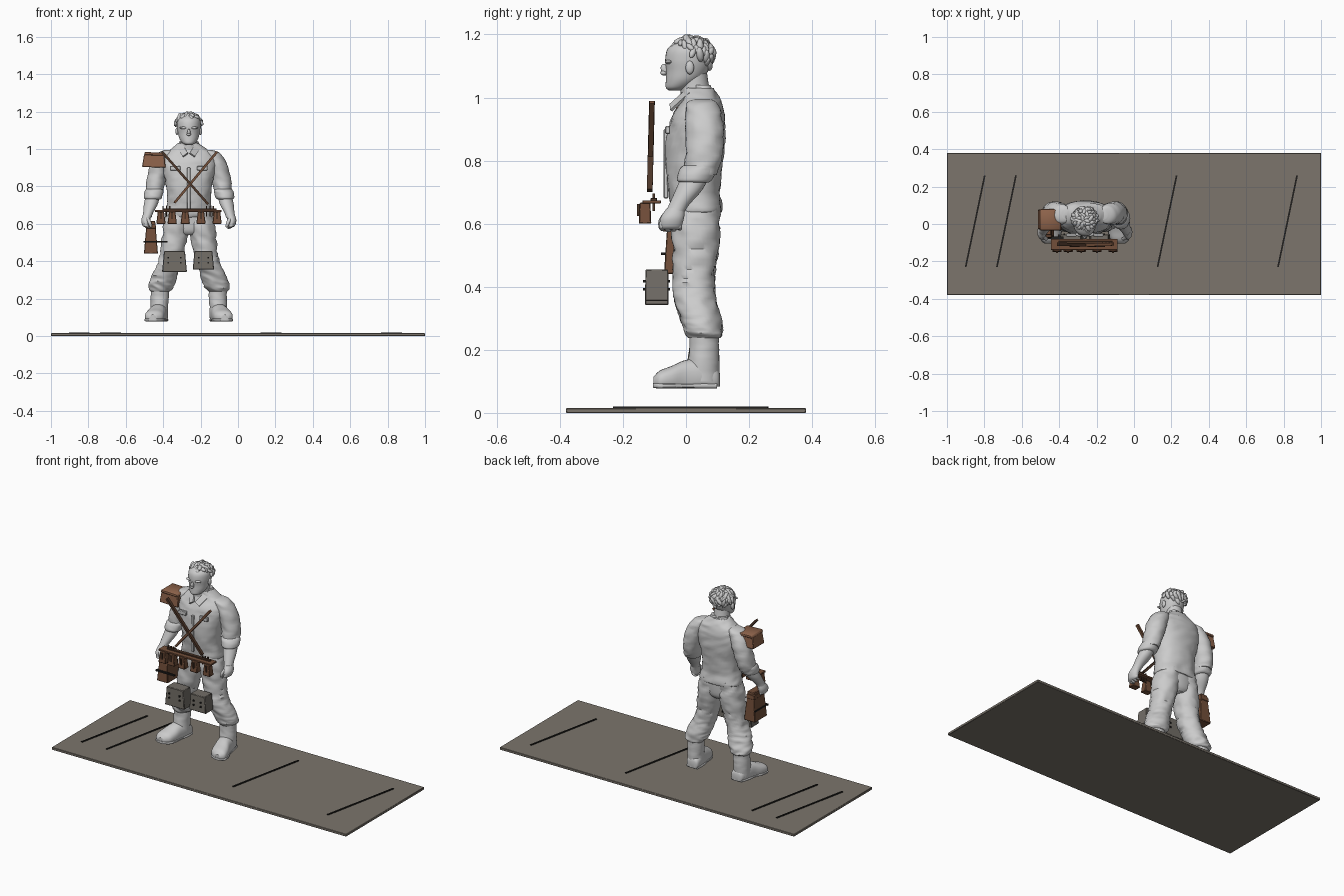
import bpy, bmesh, math, random
from mathutils import Vector, Matrix, noise

random.seed(4)
CX = -0.263  # figure centre line
TAU = math.tau


def material(name, rgb):
    m = bpy.data.materials.new(name)
    m.diffuse_color = (*rgb, 1)
    return m


GREY = material("pale_grey", (0.6, 0.6, 0.6))
STONE = material("stone_grey", (0.20, 0.178, 0.15))
PAD = material("pad_grey", (0.17, 0.155, 0.135))
TAN = material("tan_leather", (0.27, 0.125, 0.07))
BROWN = material("brown_leather", (0.17, 0.078, 0.042))
DARK = material("dark_strap", (0.075, 0.038, 0.022))
BLACK = material("black", (0.015, 0.014, 0.013))


def finish(name, bm, mat):
    bmesh.ops.recalc_face_normals(bm, faces=bm.faces)
    me = bpy.data.meshes.new(name)
    bm.to_mesh(me)
    bm.free()
    me.materials.append(mat)
    ob = bpy.data.objects.new(name, me)
    bpy.context.collection.objects.link(ob)
    return ob


def spline(a, b, c, d, t):
    return 0.5 * (2*b + (c-a)*t + (2*a-5*b+4*c-d)*t*t + (3*b-a-3*c+d)*t**3)


def loft(name, rings, axis="z", n=28, fold=0.0, steps=5, power=1.0, floor=None):
    """Smooth tube through rings of (x, y, z, radius_a, radius_b)."""
    r = [Vector(k) for k in rings]
    r = [r[0]] + r + [r[-1]]
    path = [spline(*r[i:i+4], k/steps) for i in range(len(r)-3) for k in range(steps)]
    path.append(r[-1])
    bm = bmesh.new()
    loops = []
    for x, y, z, a, b in path:
        loop = []
        for i in range(n):
            c, s = math.cos(TAU*i/n), math.sin(TAU*i/n)
            c = math.copysign(abs(c)**power, c) * a
            s = math.copysign(abs(s)**power, s) * b
            p = Vector((x+c, y+s, z)) if axis == "z" else Vector((x+c, y, z+s))
            if fold:  # cloth creases
                w = noise.noise(Vector((p.x*14, p.y*14, p.z*32 + p.x*10)))
                out = (p - Vector((x, y, z))).normalized()
                p += out * fold * (1 - 2.4*abs(w))
            if floor is not None:
                p.z = max(p.z, floor)
            loop.append(bm.verts.new(p))
        loops.append(loop)
    for l0, l1 in zip(loops, loops[1:]):
        for i in range(n):
            bm.faces.new((l0[i], l0[(i+1) % n], l1[(i+1) % n], l1[i]))
    bm.faces.new(loops[0])
    bm.faces.new(loops[-1])
    return finish(name, bm, GREY)


def box(name, x, y, z, mat, top=(1, 1), tilt=0, bevel=0.003):
    """Box from ranges, with a tapered top and a tilt about y."""
    c = Vector((sum(x)/2, sum(y)/2, sum(z)/2))
    size = Vector((x[1]-x[0], y[1]-y[0], z[1]-z[0]))
    bm = bmesh.new()
    bmesh.ops.create_cube(bm, size=1)
    for v in bm.verts:
        if v.co.z > 0:
            v.co.x *= top[0]
            v.co.y *= top[1]
        v.co = Matrix.Rotation(tilt, 3, "Y") @ (v.co * size) + c
    if bevel:
        bmesh.ops.bevel(bm, geom=bm.edges[:], offset=bevel, segments=1, affect="EDGES")
    return finish(name, bm, mat)


def bar(name, p, q, hint, w, t, mat):
    """Flat strip from p to q, t thick along hint."""
    p, q = Vector(p), Vector(q)
    az = (q-p).normalized()
    ax = Vector(hint).cross(az).normalized()
    ay = az.cross(ax)
    bm = bmesh.new()
    bmesh.ops.create_cube(bm, size=1)
    for v in bm.verts:
        v.co = (p+q)/2 + ax*v.co.x*w + ay*v.co.y*t + az*v.co.z*(q-p).length
    return finish(name, bm, mat)


def blobs(name, items, sub=2):
    """Ellipsoids given as (centre, radii, rotation)."""
    bm = bmesh.new()
    for c, rad, rot in items:
        m = Matrix.Translation(c) @ rot.to_4x4() @ Matrix.Diagonal((*rad, 1))
        bmesh.ops.create_icosphere(bm, subdivisions=sub, radius=1, matrix=m)
    return finish(name, bm, GREY)


ID = Matrix.Identity(3)

# Ground slab with slanted strips
box("ground_slab", (-1, 1), (-0.38, 0.38), (0, 0.015), STONE, bevel=0.002)
for x in (-0.90, -0.733, 0.126, 0.77):
    bar("ground_strip", (x, -0.23, 0.017), (x+0.102, 0.26, 0.017), (0, 0, 1), 0.009, 0.006, BLACK)

# Shirt, pelvis and neck
loft("shirt", [(CX, .037, .635, .118, .074), (CX, .035, .645, .126, .080), (CX, .027, .70, .116, .080),
               (CX, .024, .78, .117, .088), (CX, .031, .87, .136, .091), (CX, .038, .935, .146, .082),
               (CX, .046, .975, .128, .068), (CX, .046, 1.003, .088, .056), (CX, .038, 1.03, .055, .046)],
     n=40, fold=.005, power=.88)
loft("pelvis", [(CX, .034, .54, .05, .05), (CX, .034, .57, .105, .068), (CX, .034, .66, .118, .072)])
loft("neck", [(CX, .035, .98, .055, .05), (CX, .028, 1.03, .046, .046), (CX, .02, 1.09, .044, .045)])

# Collar flaps, placket and pocket flaps
for s in (-1, 1):
    bar("collar", (CX+s*.052, .012, 1.022), (CX+s*.018, -.048, .968), (s*.4, -1, .5), .034, .009, GREY)
    loft("collar_back", [(CX+s*.03, .06, 1.0, .035, .03), (CX+s*.025, .05, 1.04, .026, .028)])
    box("pocket_flap", sorted((CX+s*.045, CX+s*.1)), (-.066, -.05), (.885, .91), GREY)
box("shirt_placket", (CX-.009, CX+.009), (-.071, -.056), (.68, .9), GREY)

# Head, nose, brow and ears
loft("head", [(CX, -.034, 1.022, .016, .02), (CX, -.026, 1.032, .034, .038), (CX, -.008, 1.055, .050, .056),
              (CX, .004, 1.085, .058, .067), (CX, .009, 1.12, .063, .075), (CX, .014, 1.155, .060, .072),
              (CX, .016, 1.18, .035, .045)], n=32)
blobs("face_features", [
    (Vector((CX, -.067, 1.088)), (.009, .013, .020), Matrix.Rotation(.35, 3, "X")),
    (Vector((CX, -.071, 1.078)), (.012, .011, .008), ID),
    (Vector((CX, -.054, 1.056)), (.019, .010, .006), ID),
    (Vector((CX, -.048, 1.034)), (.018, .014, .012), ID),
    *[(Vector((CX+s*.028, -.055, 1.113)), (.022, .012, .007), ID) for s in (-1, 1)],
    *[(Vector((CX+s*.063, .012, 1.095)), (.008, .014, .022), ID) for s in (-1, 1)]])

# Hair: scalp cap covered with wavy locks
locks = [(Vector((CX, .024, 1.135)), (.066, .064, .054), ID)]
for i in range(110):
    u = 1 - 1.65*(i+.5)/110
    a = i*2.39996
    h = math.sqrt(1-u*u)
    d = Vector((h*math.cos(a), h*math.sin(a), u))
    if d.z < .28 - .85*max(-.35, d.y + .15):
        continue
    c = Vector((CX + d.x*.068, .018 + d.y*.068, 1.134 + d.z*.054))
    rot = d.to_track_quat("Z", "Y").to_matrix() @ Matrix.Rotation(random.uniform(-.8, .8), 3, "Z") \
        @ Matrix.Rotation(random.uniform(-.45, .45), 3, "X")
    k = random.uniform(.8, 1.2)
    locks.append((c, (.011*k, .023*k, .010*k), rot))
blobs("hair", locks)

for s in (-1, 1):
    side = "right" if s < 0 else "left"

    def X(*rings):
        return [(CX+s*d, y, z, a, b) for d, y, z, a, b in rings]

    # Sleeve with rolled cuff
    loft(side+"_sleeve", X((.10, .05, .995, .02, .025), (.118, .052, .98, .044, .048), (.146, .057, .93, .052, .058),
                           (.168, .06, .86, .052, .058), (.182, .052, .79, .047, .056), (.188, .042, .755, .044, .052)),
         fold=.004)
    loft(side+"_rolled_cuff", X((.184, .044, .785, .044, .051), (.187, .038, .772, .050, .057), (.192, .028, .74, .048, .054),
                                (.193, .026, .73, .038, .043)), fold=.003)
    # Forearm and hand
    loft(side+"_forearm", X((.192, .03, .75, .038, .045), (.203, .008, .705, .037, .042), (.217, -.022, .66, .027, .032),
                            (.224, -.036, .635, .025, .030)))
    loft(side+"_palm", X((.221, -.032, .65, .024, .028), (.230, -.043, .62, .024, .037), (.228, -.048, .592, .020, .034),
                         (.225, -.048, .582, .012, .028)))
    for k in range(4):
        y = -.076 + k*.018
        low = .572 + abs(k-1.3)*.004
        loft(side+"_finger", X((.228, y, .605, .011, .010), (.228, y, .588, .0105, .0095), (.219, y+.001, low+.005, .010, .009),
                               (.212, y+.002, low, .004, .004)), n=12, steps=3)
    loft(side+"_thumb", X((.222, -.062, .632, .011, .012), (.211, -.077, .61, .010, .010),
                          (.204, -.078, .588, .008, .009), (.203, -.077, .581, .003, .004)), n=12, steps=3)
    # Trouser leg bunched above the boot
    loft(side+"_trouser_leg", X((.055, .034, .66, .058, .070), (.067, .032, .60, .069, .074), (.078, .030, .52, .067, .071),
                                (.092, .026, .44, .061, .064), (.108, .026, .38, .060, .063), (.124, .034, .34, .064, .062),
                                (.138, .046, .30, .067, .062), (.147, .053, .272, .066, .060), (.152, .058, .250, .060, .056),
                                (.153, .058, .237, .046, .045)), n=36, fold=.006)
    # Boot shaft, foot and sole
    loft(side+"_boot_shaft", X((.154, .058, .26, .048, .046), (.155, .058, .21, .047, .046), (.157, .055, .16, .046, .050),
                               (.157, .052, .10, .045, .052)), fold=.002)
    loft(side+"_boot_foot", X((.150, .108, .10, .018, .022), (.151, .098, .106, .038, .036), (.157, .05, .115, .046, .055),
                              (.166, .0, .112, .047, .056), (.178, -.045, .107, .052, .042), (.187, -.083, .102, .047, .032),
                              (.192, -.103, .098, .022, .016)), axis="y", power=.85, floor=.083)
    sole = X((.151, .099, .086, .040, .009), (.157, .05, .086, .047, .009), (.166, .0, .086, .048, .008),
             (.178, -.045, .086, .055, .009), (.187, -.085, .086, .049, .009), (.192, -.105, .087, .022, .007))
    loft(side+"_boot_sole", sole, axis="y", power=.5)

# Crossed chest straps
bar("chest_strap", (-.406, -.108, .985), (-.160, -.115, .705), (0, 1, 0), .013, .018, DARK)
bar("chest_strap", (-.112, -.108, .985), (-.340, -.115, .712), (0, 1, 0), .013, .016, BROWN)

# Shoulder pack
box("shoulder_pack", (-.512, -.386), (-.03, .078), (.902, .972), TAN, (.86, .9), .03)
box("shoulder_pack_flap", (-.502, -.390), (-.034, .080), (.966, .982), TAN, (.94, .96), .03)

# Tool belt with pouches and tool loops
box("tool_belt", (-.445, -.088), (-.138, -.080), (.664, .674), BROWN, bevel=.001)
box("belt_rail", (-.405, -.115), (-.112, -.092), (.673, .681), DARK, bevel=.001)
for x in (-.412, -.352, -.282, -.198, -.112):
    box("belt_pouch", (x-.025, x+.025), (-.15, -.11), (.60, .667), BROWN, (.66, .85))
    box("pouch_clasp", (x-.005, x+.005), (-.155, -.143), (.625, .662), DARK, bevel=0)
for x in (-.40, -.382, -.365, -.168, -.150, -.132):
    box("tool_loop", (x-.003, x+.003), (-.107, -.099), (.64, .695), DARK, bevel=0)

# Thigh holster with its strap
box("thigh_holster", (-.503, -.428), (-.07, .05), (.44, .615), BROWN, (.6, .8))
box("holster_flap", (-.494, -.438), (-.074, .045), (.575, .60), BROWN, (.9, .95), bevel=.002)
box("holster_strap", (-.505, -.378), (-.079, -.068), (.50, .509), BLACK, bevel=0)
box("holster_strap_side", (-.501, -.495), (-.075, .045), (.50, .509), BLACK, bevel=0)

# Knee pads with rivets
for x0, x1, z0 in ((-.406, -.273, .342), (-.242, -.128, .355)):
    box("knee_pad", (x0, x1), (-.13, -.055), (z0, .455), PAD, (.84, .96))
    for dx in (.032, x1-x0-.032):
        for z in (.392, .418):
            box("knee_rivet", (x0+dx-.004, x0+dx+.004), (-.137, -.05), (z-.004, z+.004), BLACK, bevel=0)

# Smooth shading with sharp edges kept
for ob in bpy.context.scene.objects:
    ob.select_set(True)
    bpy.context.view_layer.objects.active = ob
bpy.ops.object.shade_smooth_by_angle(angle=math.radians(40))
